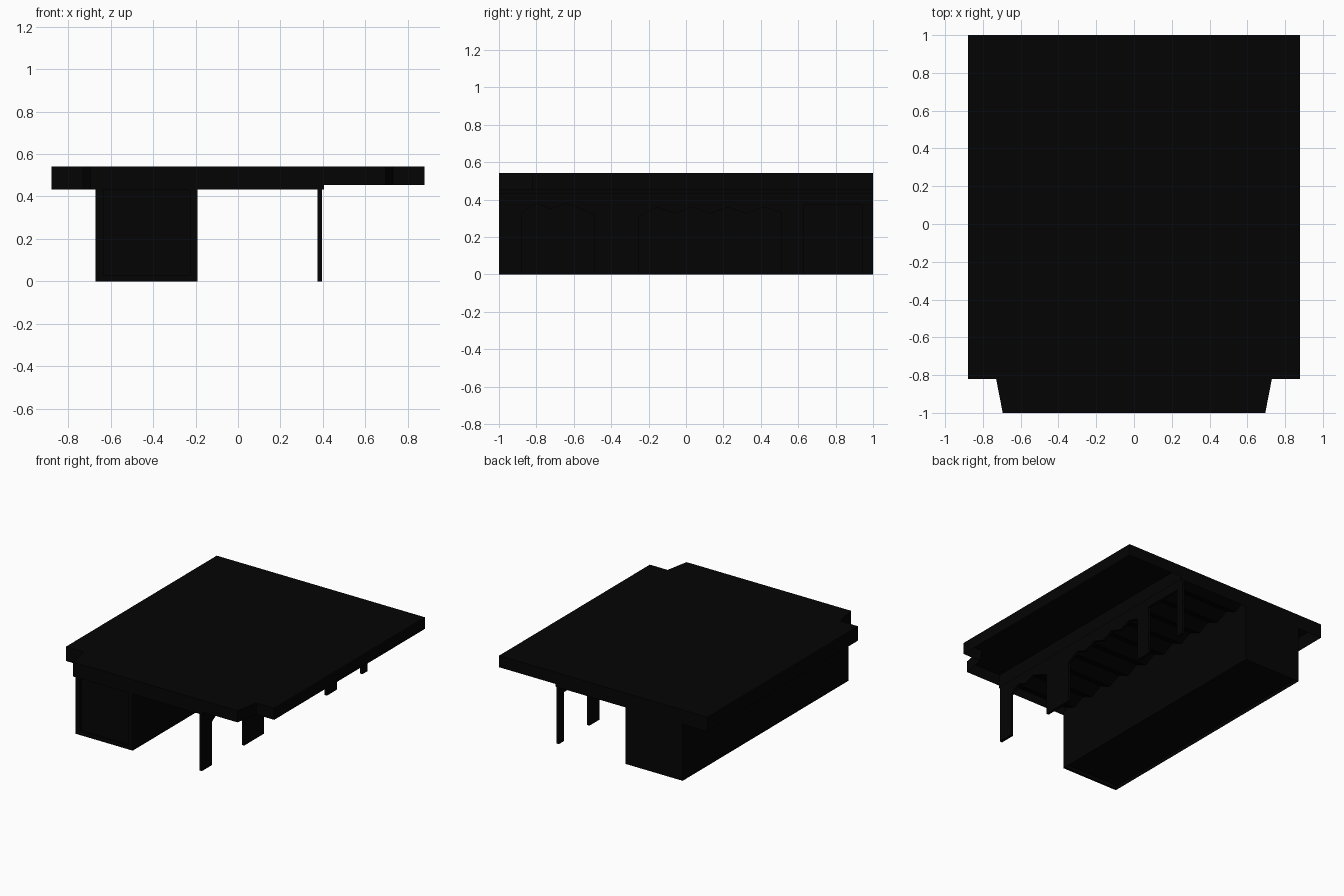
import bpy
import bmesh

if "Cube" in bpy.data.objects:
    bpy.data.objects.remove(bpy.data.objects["Cube"], do_unlink=True)

# Single near-black paint
black = bpy.data.materials.new("soft black")
black.use_nodes = True
colour = (0.0012, 0.0012, 0.0012, 1)
black.diffuse_color = colour
black.node_tree.nodes["Principled BSDF"].inputs["Base Color"].default_value = colour


def finish(name, bm):
    bmesh.ops.recalc_face_normals(bm, faces=bm.faces)
    mesh = bpy.data.meshes.new(name)
    bm.to_mesh(mesh)
    bm.free()
    mesh.materials.append(black)
    obj = bpy.data.objects.new(name, mesh)
    bpy.context.collection.objects.link(obj)
    return obj


def prism(name, points, move, rim=None, depth=0):
    """Extrude an outline; optionally sink its starting face inside a rim."""
    bm = bmesh.new()
    base = bm.faces.new([bm.verts.new(p) for p in points])
    out = bmesh.ops.extrude_face_region(bm, geom=[base], use_keep_orig=True)
    verts = [g for g in out["geom"] if isinstance(g, bmesh.types.BMVert)]
    bmesh.ops.translate(bm, verts=verts, vec=move)
    bmesh.ops.recalc_face_normals(bm, faces=bm.faces)
    if rim:
        bmesh.ops.inset_region(bm, faces=[base], thickness=rim, use_even_offset=True)
        bmesh.ops.translate(bm, verts=base.verts, vec=(0, 0, depth))
    return finish(name, bm)


def box(name, x, y, z):
    corners = [(x[0], y[0], z[0]), (x[1], y[0], z[0]),
               (x[1], y[1], z[0]), (x[0], y[1], z[0])]
    return prism(name, corners, (0, 0, z[1] - z[0]))


# Roof with stepped front corners and a recessed underside
left_edge = [(-0.88, 1), (-0.88, -0.82), (-0.73, -0.82), (-0.695, -1)]
right_edge = [(-x, y) for x, y in reversed(left_edge)]
prism("roof", [(x, y, 0.453) for x, y in left_edge + right_edge],
      (0, 0, 0.089), 0.012, 0.079)

# Deeper fascia over the building and the walkway
inner_edge = [(0.405, -1), (0.405, 1)]
prism("deep_fascia", [(x, y, 0.432) for x, y in left_edge + inner_edge],
      (0, 0, 0.104), 0.012, 0.098)

# Building block with a slightly sunken floor and a recessed front
block = [(-0.672, -0.985, 0), (-0.19, -0.985, 0), (-0.19, 1, 0), (-0.672, 1, 0)]
prism("building", block, (0, 0, 0.52), 0.012, 0.02)
for side, x in (("right", (-0.672, -0.635)), ("left", (-0.227, -0.19))):
    box(f"front_{side}_pilaster", x, (-1, -0.98), (0, 0.45))
box("front_sill", (-0.64, -0.22), (-1, -0.98), (0, 0.03))

# Walkway screen: four legs joined by a jagged lower edge
screen = [(-1, 0), (-0.88, 0), (-0.88, 0.33), (-0.8, 0.38), (-0.72, 0.35),
          (-0.64, 0.38), (-0.56, 0.35), (-0.49, 0.32), (-0.49, 0),
          (-0.25, 0), (-0.25, 0.31)]
for i in range(1, 8):
    screen.append((-0.25 + i * 0.095, 0.36 if i % 2 else 0.325))
screen += [(0.51, 0.33), (0.51, 0), (0.63, 0), (0.63, 0.375),
           (0.94, 0.375), (0.94, 0), (1, 0), (1, 0.45), (-1, 0.45)]
prism("walkway_screen", [(0.375, y, z) for y, z in screen], (0.02, 0, 0))

# Pleated ceiling above the walkway
folds = 20
pleats = [(-0.19, -0.98 + i * 1.96 / folds, 0.44 if i % 2 else 0.485)
          for i in range(folds + 1)]
pleats += [(-0.19, 0.98, 0.497), (-0.19, -0.98, 0.497)]
prism("pleated_ceiling", pleats, (0.565, 0, 0))
